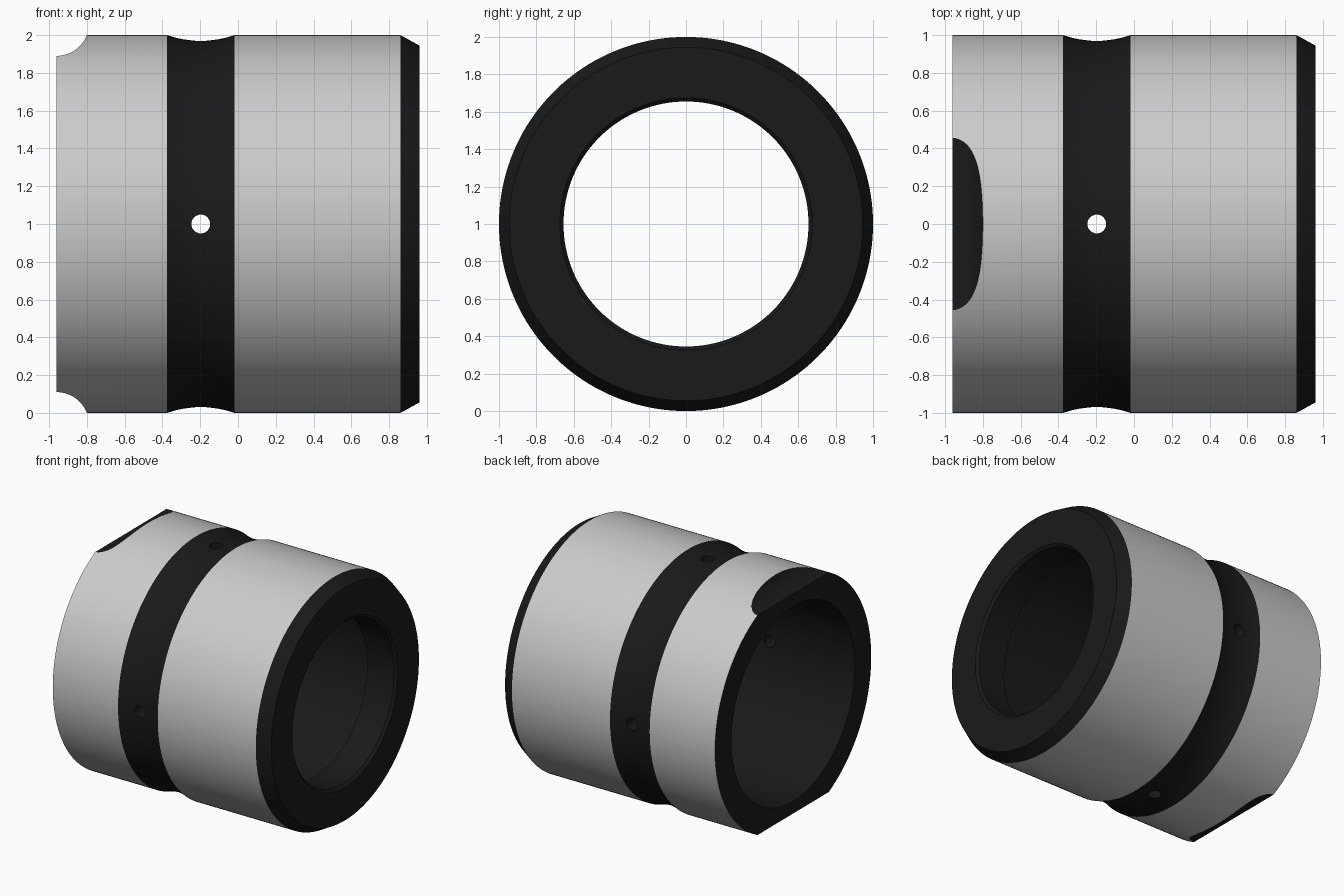
import bpy, bmesh, math
from mathutils import Matrix, Vector

if "Cube" in bpy.data.objects:
    bpy.data.objects.remove(bpy.data.objects["Cube"])

SEG = 160
CZ = 1.0            # height of the bushing axis


def new_object(name, bm):
    me = bpy.data.meshes.new(name)
    bm.to_mesh(me)
    bm.free()
    ob = bpy.data.objects.new(name, me)
    bpy.context.collection.objects.link(ob)
    return ob


def lathe_x(name, profile):
    """Spin a closed (x, radius) profile around the x axis."""
    bm = bmesh.new()
    rings = []
    for i in range(SEG):
        a = 2 * math.pi * i / SEG
        rings.append([bm.verts.new((x, r * math.cos(a), CZ + r * math.sin(a))) for x, r in profile])
    n = len(profile)
    for i in range(SEG):
        p, q = rings[i], rings[(i + 1) % SEG]
        for j in range(n):
            k = (j + 1) % n
            bm.faces.new((p[j], p[k], q[k], q[j]))
    bmesh.ops.recalc_face_normals(bm, faces=bm.faces)
    return new_object(name, bm)


def rod(bm, centre, axis, radius, length, sides):
    rot = Vector((0, 0, 1)).rotation_difference(Vector(axis)).to_matrix().to_4x4()
    bmesh.ops.create_cone(bm, cap_ends=True, segments=sides, radius1=radius, radius2=radius,
                          depth=length, matrix=Matrix.Translation(centre) @ rot)


# bushing wall: chamfered end, shallow round groove, wide bore with an inner lip
GX, HALF, SAG = -0.197, 0.178, 0.03
R = (HALF ** 2 + SAG ** 2) / (2 * SAG)
A = math.asin(HALF / R)
groove = []
for i in range(13):
    t = -A + 2 * A * i / 12
    groove.append((GX + R * math.sin(t), 1 + R * math.cos(A) - R * math.cos(t)))
profile = [(-0.96, 0.79), (-0.96, 1.0)] + groove + [
    (0.86, 1.0), (0.96, 0.945), (0.96, 0.675), (0.94, 0.655), (0.70, 0.655), (0.70, 0.79)]
bushing = lathe_x("bushing", profile)

# cutters: radial oil holes in the groove, scooped notches at top and bottom of the left end
cutters = []
for s in (1, -1):
    for axis in ((0, 1, 0), (0, 0, 1)):
        bm = bmesh.new()
        rod(bm, Vector((GX, 0, CZ)) + Vector(axis) * s * 0.9, axis, 0.05, 0.5, 32)
        cutters.append(new_object("oil_hole_cutter", bm))
    bm = bmesh.new()
    rod(bm, (-0.96, 0, CZ + s * 1.061), (0, 1, 0), 0.171, 2.0, 64)
    cutters.append(new_object("notch_cutter", bm))

bpy.context.view_layer.objects.active = bushing
bushing.select_set(True)
for c in cutters:
    c.hide_render = True
    m = bushing.modifiers.new("cut", 'BOOLEAN')
    m.operation = 'DIFFERENCE'
    m.solver = 'EXACT'
    m.object = c
    bpy.ops.object.modifier_apply(modifier=m.name)
for c in cutters:
    bpy.data.objects.remove(c)

# everything but the outer running surface is dark
dark = bpy.data.materials.new("dark_finish")
dark.diffuse_color = (0.01, 0.01, 0.01, 1)
dark.use_nodes = True
dark.node_tree.nodes["Principled BSDF"].inputs["Base Color"].default_value = dark.diffuse_color
me = bushing.data
me.materials.clear()
me.materials.append(None)
me.materials.append(dark)
for p in me.polygons:
    radius = max(math.hypot(me.vertices[v].co.y, me.vertices[v].co.z - CZ) for v in p.vertices)
    mid = math.hypot(p.center.y, p.center.z - CZ)
    outer = radius > 0.998 and mid > 0.994 and abs(p.normal.x) < 0.1
    p.material_index = 0 if outer else 1

bpy.ops.object.shade_smooth_by_angle(angle=math.radians(14))
